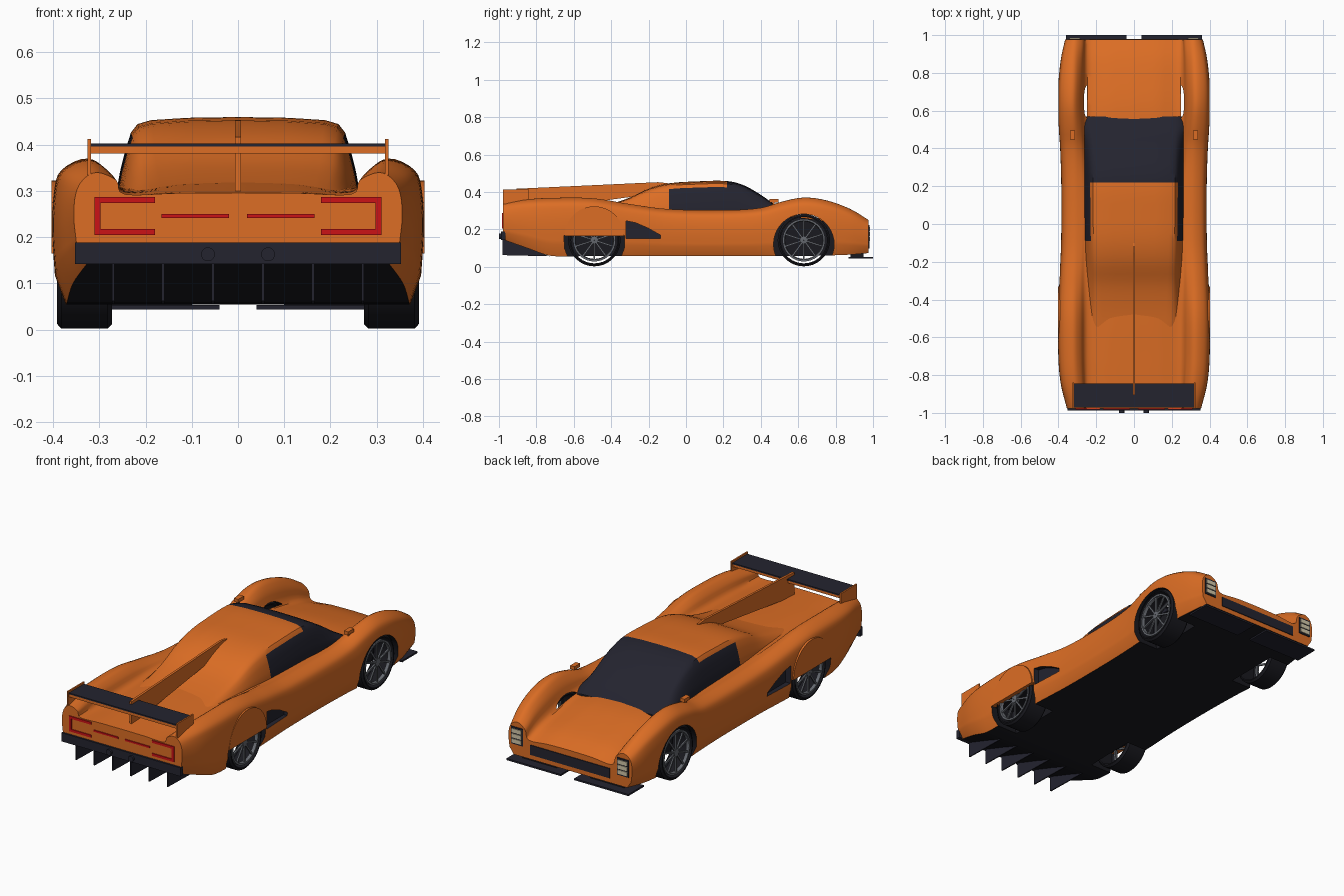
import bpy, bmesh, math
from mathutils import Matrix, Vector

if "Cube" in bpy.data.objects:
    bpy.data.objects.remove(bpy.data.objects["Cube"])


def material(name, rgb):
    m = bpy.data.materials.new(name)
    m.diffuse_color = (*rgb, 1)
    m.use_nodes = True
    m.node_tree.nodes["Principled BSDF"].inputs["Base Color"].default_value = m.diffuse_color
    return m


ORANGE = material("orange paint", (0.72, 0.155, 0.018))
DARK = material("dark trim", (0.017, 0.017, 0.028))
BLACK = material("black rubber", (0.010, 0.010, 0.014))
RED = material("red light", (0.60, 0.006, 0.008))
GREY = material("wheel metal", (0.13, 0.14, 0.16))
CREAM = material("headlight cream", (0.65, 0.58, 0.40))


def finish(name, bm, mats, mirror=False, smooth=False):
    bmesh.ops.recalc_face_normals(bm, faces=bm.faces)
    me = bpy.data.meshes.new(name)
    bm.to_mesh(me)
    bm.free()
    for m in mats:
        me.materials.append(m)
    ob = bpy.data.objects.new(name, me)
    bpy.context.collection.objects.link(ob)
    if mirror:
        ob.modifiers.new("mirror", 'MIRROR')
    if smooth:
        smooth_shade(ob)
    return ob


def smooth_shade(ob):
    bpy.ops.object.select_all(action='DESELECT')
    ob.select_set(True)
    bpy.context.view_layer.objects.active = ob
    bpy.ops.object.shade_smooth_by_angle(angle=math.radians(35))


def prism(name, pts, x0, x1, mat, mirror=False):
    """Side outline (y, z) extruded from x0 to x1."""
    bm = bmesh.new()
    a = [bm.verts.new((x0, y, z)) for y, z in pts]
    b = [bm.verts.new((x1, y, z)) for y, z in pts]
    bm.faces.new(a)
    bm.faces.new(b)
    for i in range(len(pts)):
        j = (i + 1) % len(pts)
        bm.faces.new((a[i], a[j], b[j], b[i]))
    return finish(name, bm, [mat], mirror)


def box(name, x0, x1, y0, y1, z0, z1, mat, mirror=False):
    return prism(name, [(y0, z0), (y1, z0), (y1, z1), (y0, z1)], x0, x1, mat, mirror)


def arc(y, z, r, a0, a1, n):
    return [(y + r * math.cos(math.radians(a0 + (a1 - a0) * i / n)),
             z + r * math.sin(math.radians(a0 + (a1 - a0) * i / n))) for i in range(n + 1)]


def curve(keys, y):
    """Smooth interpolation of rows (y, values...)."""
    i = max(k for k in range(len(keys) - 1) if keys[k][0] <= y + 1e-6)
    p, q = keys[i], keys[i + 1]
    o, s = keys[max(i - 1, 0)], keys[min(i + 2, len(keys) - 1)]
    h = q[0] - p[0]
    t = (y - p[0]) / h
    out = []
    for c in range(1, len(p)):
        m0 = (q[c] - o[c]) / (q[0] - o[0]) * h
        m1 = (s[c] - p[c]) / (s[0] - p[0]) * h
        out.append((2*t**3 - 3*t*t + 1) * p[c] + (t**3 - 2*t*t + t) * m0
                   + (3*t*t - 2*t**3) * q[c] + (t**3 - t*t) * m1)
    return out


def spline(pts, n):
    """Smooth line through section points."""
    rows = [(i, *p) for i, p in enumerate(pts)]
    return [curve(rows, i / n) for i in range((len(pts) - 1) * n)] + [pts[-1]]


def loft(ys, section):
    """Mirrored half-sections joined along y, with closed ends."""
    bm = bmesh.new()
    rings = []
    for y in ys:
        half = section(y)
        full = half + [(-x, z) for x, z in reversed(half) if x > 1e-6]
        rings.append([bm.verts.new((x, y, z)) for x, z in full])
    n = len(rings[0])
    for a, b in zip(rings, rings[1:]):
        for i in range(n):
            bm.faces.new((a[i], a[(i + 1) % n], b[(i + 1) % n], b[i]))
    bm.faces.new(rings[0])
    bm.faces.new(rings[-1])
    bmesh.ops.recalc_face_normals(bm, faces=bm.faces)
    bm.normal_update()
    return bm


def span(a, b, n):
    return [a + (b - a) * i / n for i in range(n)]


# Body: y, half width, bottom, fender top, crest x, valley z, centre z
BODY = [(-.978, .355, .145, .340, .305, .293, .296), (-.85, .387, .100, .360, .315, .293, .302),
        (-.72, .400, .058, .368, .323, .298, .308), (-.50, .402, .058, .366, .325, .302, .318),
        (-.30, .395, .058, .335, .325, .305, .322), (-.10, .386, .058, .308, .320, .298, .300),
        (.20, .385, .058, .302, .320, .290, .290), (.40, .391, .058, .315, .320, .275, .284),
        (.52, .399, .058, .350, .322, .266, .282), (.63, .402, .058, .370, .325, .256, .274),
        (.75, .400, .060, .355, .322, .236, .252), (.88, .386, .065, .308, .318, .208, .220),
        (.976, .365, .073, .250, .310, .172, .182)]


def body_section(y):
    w, zb, zf, xf, zv, zc = curve(BODY, y)
    h = zf - zb
    upper = [(w - .006, zb + .2*h), (w, zb + .5*h), (w - .004, zb + .76*h), (w - .02, zb + .92*h),
             (xf, zf), (xf - .042, zf - .36*(zf - zv)), (.245, zv), (.13, zv + .75*(zc - zv)), (0, zc)]
    return [(0, zb), (w - .03, zb)] + [tuple(p) for p in spline(upper, 4)]


bm = loft(span(-.978, -.72, 10) + span(-.72, .75, 48) + span(.75, .976, 9) + [.976], body_section)
for f in bm.faces:
    f.material_index = int(f.normal.z < -.85)
body = finish("body", bm, [ORANGE, BLACK])

# Wheel arches and side intakes cut out of the body
for s in (1, -1):
    cuts = [prism("front_arch_cutter", arc(.63, .12, .162, 0, 360, 40)[:-1], s*.25, s*.5, BLACK),
            prism("rear_arch_cutter", [(-.62, .02), (-.36, .02), (-.33, .10), (-.328, .168),
                                       (-.652, .168), (-.65, .10)], s*.25, s*.5, BLACK),
            prism("intake_cutter", [(-.32, .15), (-.135, .15), (-.135, .168), (-.2, .205),
                                    (-.27, .235), (-.32, .245)], s*.365, s*.5, DARK)]
    for c in cuts:
        m = body.modifiers.new("cut", 'BOOLEAN')
        m.operation, m.solver, m.object = 'DIFFERENCE', 'EXACT', c
        m.material_mode = 'TRANSFER'
        bpy.context.view_layer.objects.active = body
        bpy.ops.object.modifier_apply(modifier=m.name)
        bpy.data.objects.remove(c)
smooth_shade(body)

# Cabin: y, roof height, half width; glass by position
CABIN = [(-.58, .300, .225), (-.45, .325, .235), (-.32, .362, .245), (-.20, .418, .253),
         (-.09, .446, .258), (.05, .456, .261), (.22, .458, .262), (.31, .435, .262),
         (.41, .378, .262), (.49, .320, .262), (.57, .272, .258)]
SHAPE = [(1, .08), (.975, .3), (.935, .55), (.885, .8), (.83, .91), (.72, .96), (.42, .99), (0, 1)]


def cabin_section(y):
    z, w = curve(CABIN, y)
    b = min(.29, z - .02)
    return [(0, .24), (w, .24)] + [(w * u, b + (z - b) * v) for u, v in SHAPE]


bm = loft(span(-.58, -.09, 14) + span(-.09, .22, 8) + span(.22, .57, 14) + [.57], cabin_section)
for f in bm.faces:
    c = f.calc_center_median()
    z, w = curve(CABIN, c.y)
    side = abs(c.x) > .885 * w and c.y > -.09
    f.material_index = int(c.y > .22 or side)
finish("cabin", bm, [ORANGE, DARK], smooth=True)

# Wheels: open tread, rim ring, hub and spokes
def lathe(name, prof, y, z, mat, seg=36):
    bm = bmesh.new()
    rings = [[bm.verts.new((x, y + r * math.cos(a), z + r * math.sin(a))) for x, r in prof]
             for a in (2 * math.pi * i / seg for i in range(seg))]
    for i in range(seg):
        a, b = rings[i], rings[(i + 1) % seg]
        for j in range(len(prof) - 1):
            bm.faces.new((a[j], a[j + 1], b[j + 1], b[j]))
    return finish(name, bm, [mat], True, True)


for tag, wy in (("front", .63), ("rear", -.49)):
    wz = .142
    lathe(tag + "_tyre", [(.272, .124), (.272, .130), (.282, .140), (.382, .140), (.391, .130), (.391, .124)],
          wy, wz, BLACK)
    lathe(tag + "_rim", [(.372, .100), (.388, .104), (.388, .114), (.372, .114), (.372, .100)], wy, wz, GREY)
    lathe(tag + "_hub", [(.365, .001), (.365, .02), (.386, .02), (.388, .001)], wy, wz, GREY, 16)
    bm = bmesh.new()
    for i in range(10):
        bmesh.ops.create_cube(bm, size=1, matrix=Matrix.Translation((.38, wy, wz))
                              @ Matrix.Rotation(i * math.pi / 5, 4, 'X')
                              @ Matrix.Translation((0, 0, .06)) @ Matrix.Diagonal((.008, .009, .09, 1)))
    finish(tag + "_spokes", bm, [GREY], True)

# Rear wheel skirts
prism("rear_skirt", arc(-.49, .165, .158, 0, 180, 24), .38, .403, ORANGE, True)

# Spine fin and rear wing
prism("spine_fin", [(-.10, .40), (-.10, .447), (-.15, .452), (-.905, .417), (-.905, .29)], -.006, .006, ORANGE)
box("wing", -.32, .32, -.97, -.85, .381, .396, ORANGE)
box("wing_top", -.32, .32, -.972, -.845, .396, .403, DARK)
box("wing_endplate", .318, .326, -.978, -.84, .335, .412, ORANGE, True)

# Mirrors
box("mirror_post", .322, .330, .462, .472, .30, .348, ORANGE, True)
box("mirror_head", .312, .338, .447, .495, .344, .362, ORANGE, True)

# Tail: bumper, exhausts, diffuser fins and lights
box("rear_bumper", -.352, .352, -.988, -.965, .142, .188, DARK)
prism_pts = [(-.982, .15), (-.982, .062), (-.73, .056)]
for i in range(6):
    x = -.27 + .108 * i
    prism("diffuser_fin", prism_pts, x - .003, x + .003, DARK)
bm = bmesh.new()
bmesh.ops.create_cone(bm, cap_ends=True, segments=20, radius1=.015, radius2=.015, depth=.04,
                      matrix=Matrix.Translation((.065, -.98, .163)) @ Matrix.Rotation(math.pi / 2, 4, 'X'))
finish("exhaust", bm, [DARK], True, True)
for x0, x1, z0, z1 in ((.18, .31, .274, .287), (.18, .31, .205, .218), (.297, .31, .218, .274),
                       (.02, .165, .241, .250)):
    box("tail_light", x0, x1, -.983, -.976, z0, z1, RED, True)

# Nose: headlights, grille and splitters
box("headlight_frame", .278, .348, .972, .980, .130, .222, DARK, True)
for i in range(3):
    z = .138 + .027 * i
    box("headlight_bar", .285, .341, .976, .984, z, z + .021, CREAM, True)
box("grille", -.235, .235, .972, .980, .098, .150, DARK)
box("splitter", .04, .36, .87, 1.0, .044, .053, DARK, True)
box("splitter_mount", .10, .30, .88, .95, .05, .08, BLACK, True)
